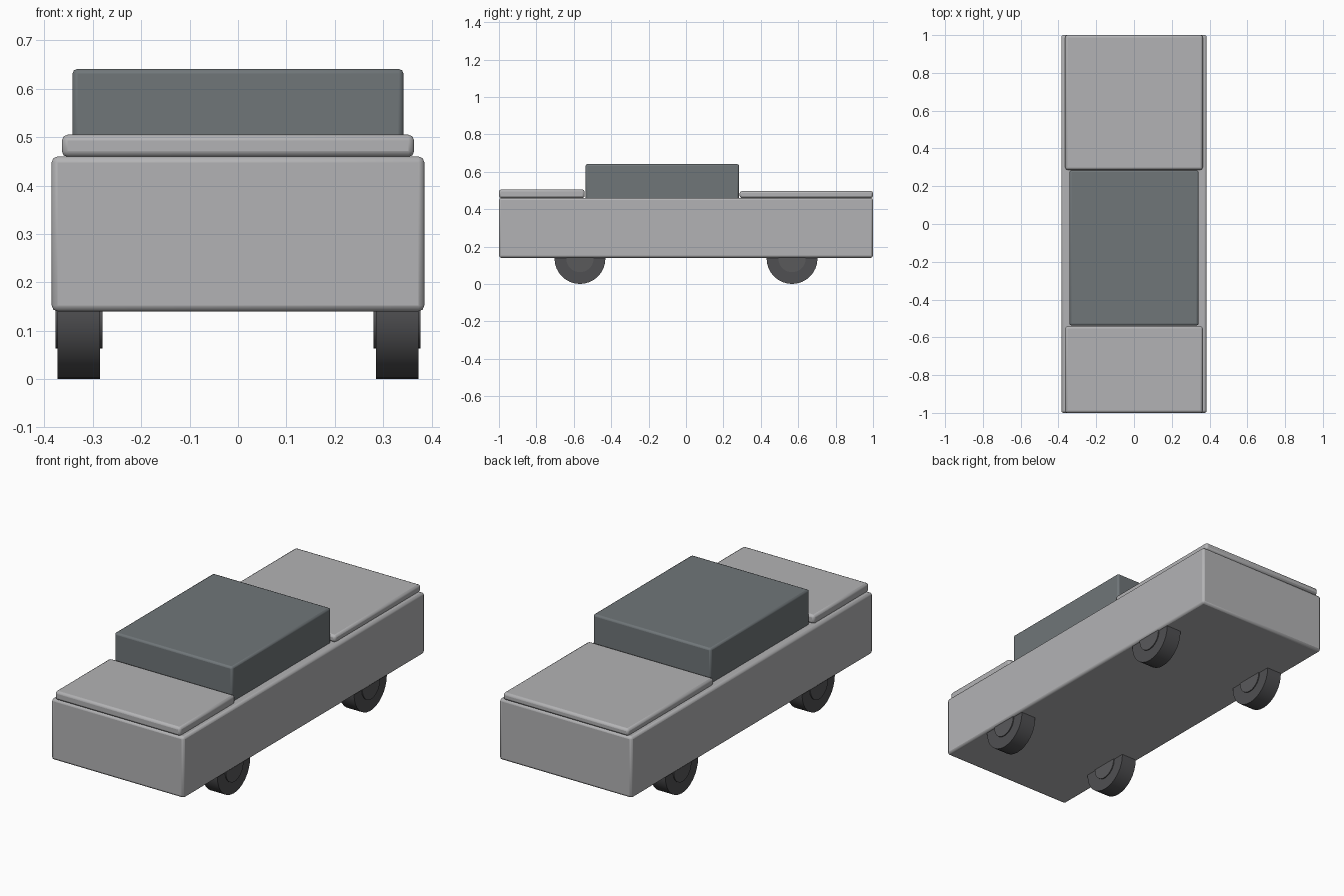
import bpy
import math

cube = bpy.data.objects.get("Cube")
if cube:
    bpy.data.objects.remove(cube, do_unlink=True)


def material(name, colour):
    mat = bpy.data.materials.new(name)
    mat.use_nodes = True
    mat.diffuse_color = (*colour, 1)
    mat.node_tree.nodes["Principled BSDF"].inputs["Base Color"].default_value = (*colour, 1)
    return mat


silver = material("silver paint", (0.45, 0.45, 0.46))
glass = material("dark glass", (0.16, 0.18, 0.19))
rubber = material("black rubber", (0.08, 0.08, 0.085))
metal = material("hub grey", (0.10, 0.10, 0.105))


def finish(obj, name, mat):
    obj.name = name
    obj.data.materials.append(mat)
    bpy.ops.object.shade_smooth_by_angle(angle=math.radians(35))


def box(name, half_width, y, z, mat, bevel):
    """Bevelled box centred on x, spanning the y and z ranges."""
    bpy.ops.mesh.primitive_cube_add(size=1, location=(0, sum(y) / 2, sum(z) / 2))
    obj = bpy.context.object
    obj.scale = (2 * half_width, y[1] - y[0], z[1] - z[0])
    bpy.ops.object.transform_apply(location=False, rotation=False, scale=True)
    mod = obj.modifiers.new("soft edges", 'BEVEL')
    mod.width = bevel
    mod.segments = 2
    finish(obj, name, mat)


def disc(name, x, y, z, radius, width, mat):
    """Cylinder lying along x."""
    bpy.ops.mesh.primitive_cylinder_add(
        vertices=32, radius=radius, depth=width,
        location=(x, y, z), rotation=(0, math.pi / 2, 0))
    finish(bpy.context.object, name, mat)


# Body, cabin and the two raised decks
box("body", 0.385, (-1, 1), (0.14, 0.46), silver, 0.012)
box("cabin", 0.342, (-0.537, 0.284), (0.44, 0.641), glass, 0.01)
box("hood", 0.364, (-1, -0.542), (0.459, 0.505), silver, 0.012)
box("trunk_lid", 0.364, (0.287, 1), (0.459, 0.497), silver, 0.012)

# Wheels with hubs standing slightly proud of the tyres
for end, y in (("front", -0.567), ("rear", 0.567)):
    for side, sign in (("left", 1), ("right", -1)):
        x = sign * 0.329
        disc(f"{end}_{side}_tyre", x, y, 0.136, 0.136, 0.087, rubber)
        disc(f"{end}_{side}_hub", x, y, 0.136, 0.073, 0.097, metal)
